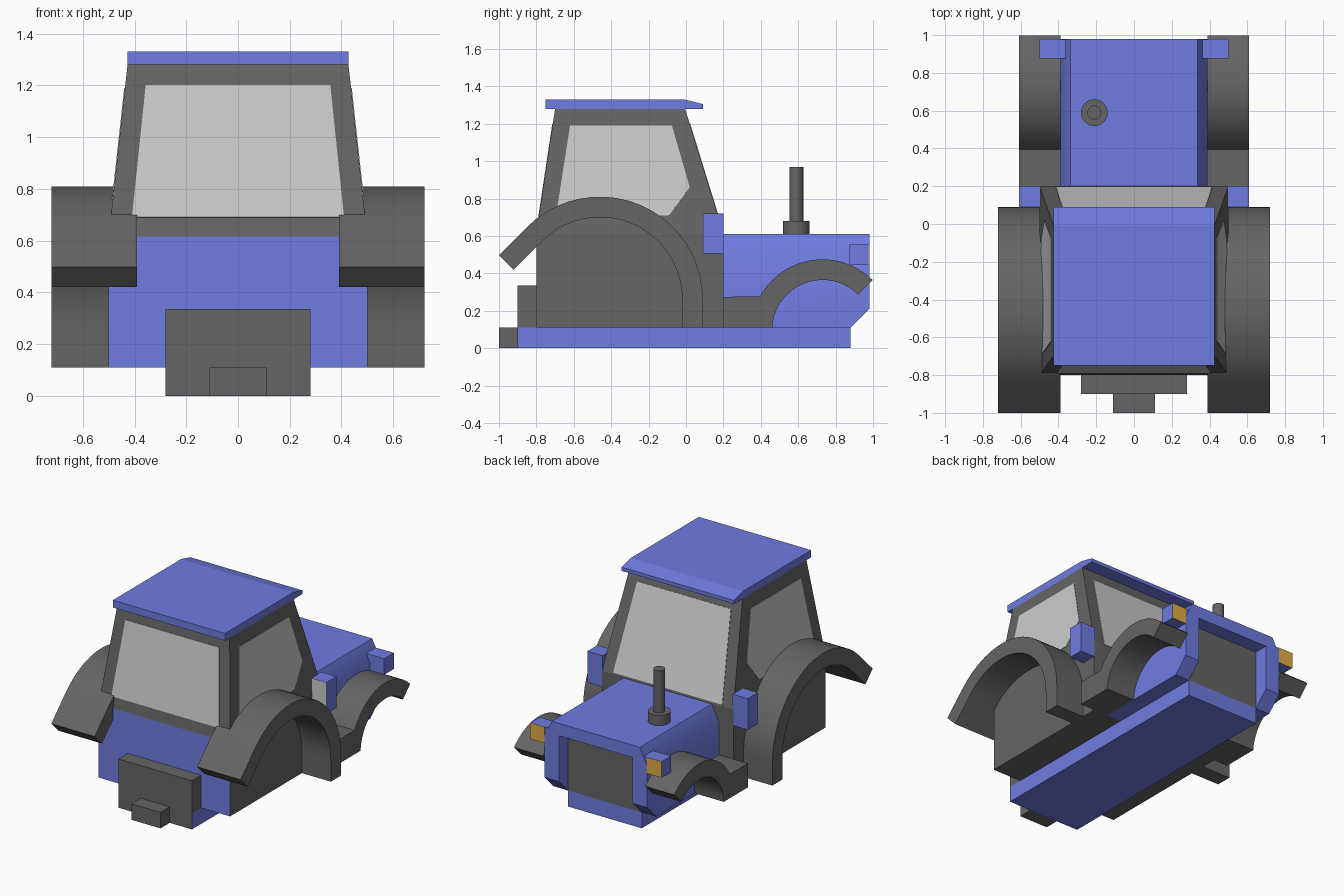
import bpy, bmesh, math
from mathutils import Vector

if "Cube" in bpy.data.objects:
    bpy.data.objects.remove(bpy.data.objects["Cube"])


def material(name, rgb):
    m = bpy.data.materials.new(name)
    m.diffuse_color = (*rgb, 1)
    m.use_nodes = True
    m.node_tree.nodes["Principled BSDF"].inputs["Base Color"].default_value = m.diffuse_color
    return m


BLUE = material("blue_paint", (0.16, 0.20, 0.75))
DARK = material("dark_grey", (0.13, 0.13, 0.13))
GLASS = material("window_grey", (0.55, 0.55, 0.55))
AMBER = material("amber", (0.75, 0.42, 0.06))


def finish(name, bm, mat, smooth=False):
    bmesh.ops.recalc_face_normals(bm, faces=bm.faces)
    mesh = bpy.data.meshes.new(name)
    bm.to_mesh(mesh)
    bm.free()
    mesh.materials.append(mat)
    ob = bpy.data.objects.new(name, mesh)
    bpy.context.collection.objects.link(ob)
    if smooth:
        bpy.ops.object.select_all(action='DESELECT')
        ob.select_set(True)
        bpy.context.view_layer.objects.active = ob
        bpy.ops.object.shade_smooth_by_angle(angle=math.radians(30))
    return ob


def prism(pts, axis, a, b):
    """Extrude a (y,z) profile along x, or an (x,z) profile along y."""
    bm = bmesh.new()
    at = (lambda p, t: (t, p[0], p[1])) if axis == 'x' else (lambda p, t: (p[0], t, p[1]))
    face = bm.faces.new([bm.verts.new(at(p, a)) for p in pts])
    ext = bmesh.ops.extrude_face_region(bm, geom=[face])
    move = (b - a, 0, 0) if axis == 'x' else (0, b - a, 0)
    bmesh.ops.translate(bm, vec=move, verts=[v for v in ext["geom"] if isinstance(v, bmesh.types.BMVert)])
    return bm


def box(name, x, y, z, mat):
    pts = [(x[0], z[0]), (x[1], z[0]), (x[1], z[1]), (x[0], z[1])]
    return finish(name, prism(pts, 'y', *y), mat)


def arc(cy, cz, r, a0, a1, n=20):
    angles = [math.radians(a0 + (a1 - a0) * i / n) for i in range(n + 1)]
    return [(cy + r * math.cos(t), cz + r * math.sin(t)) for t in angles]


def panel(name, pts, mat):
    """Thin pane just outside the cab surface."""
    bm = bmesh.new()
    f = bm.faces.new([bm.verts.new(p) for p in pts])
    f.normal_update()
    n = f.normal.copy()
    if n.dot(f.calc_center_median() - Vector((0, -0.3, 0.9))) < 0:
        n.negate()
    ext = bmesh.ops.extrude_face_region(bm, geom=[f])
    bmesh.ops.translate(bm, vec=n * 0.003, verts=[v for v in ext["geom"] if isinstance(v, bmesh.types.BMVert)])
    return finish(name, bm, mat)


# chassis, hitch and rear block
box("chassis", (-.28, .28), (-.898, .88), (0, .11), BLUE)
box("chassis_end_plate", (-.28, .28), (-.9, -.898), (0, .11), DARK)
box("rear_block", (-.28, .28), (-.9, -.8), (.11, .335), DARK)
box("hitch", (-.11, .11), (-1, -.9), (0, .11), DARK)

# lower body with blue rear panel
box("lower_body", (-.5, .5), (-.798, .2), (.11, .615), DARK)
box("rear_panel", (-.5, .5), (-.8, -.798), (.11, .615), BLUE)

# tapered cab
CAB0, CAB1 = .615, 1.28


def lerp(a, b, z):
    return a + (b - a) * (z - CAB0) / (CAB1 - CAB0)


def side_x(z): return lerp(.5, .427, z)
def rear_y(z): return lerp(-.8, -.7, z)
def front_y(z): return lerp(.2, -.005, z)


bm = bmesh.new()
for z in (CAB0, CAB1):
    for sx, fy in ((-1, rear_y), (1, rear_y), (1, front_y), (-1, front_y)):
        bm.verts.new((sx * side_x(z), fy(z), z))
bmesh.ops.convex_hull(bm, input=bm.verts)
bmesh.ops.dissolve_limit(bm, angle_limit=.01, verts=bm.verts, edges=bm.edges)
finish("cab", bm, DARK)

# roof with sloping front lip
finish("roof", prism([(-.75, 1.28), (.09, 1.28), (.09, 1.305), (-.01, 1.33), (-.75, 1.33)],
                     'x', -.427, .427), BLUE)

# windows
for name, fy, z0, w0 in (("rear_window", rear_y, .69, .41), ("front_window", front_y, .625, .415)):
    panel(name, [(-w0, fy(z0), z0), (w0, fy(z0), z0), (.357, fy(1.2), 1.2), (-.357, fy(1.2), 1.2)], GLASS)
side_window = [(-.695, .71), (-.09, .71), (.02, .86), (-.075, 1.19), (-.62, 1.19)]

# hood: arch profile with the lower front corner cut off
hood = prism([(-.39, .11), (-.39, .5), (-.335, .61), (.335, .61), (.39, .5), (.39, .11),
              (.28, .11), (.28, .525), (-.28, .525), (-.28, .11)], 'y', .2, .98)
cut = bmesh.ops.bisect_plane(hood, geom=hood.verts[:] + hood.edges[:] + hood.faces[:],
                             plane_co=(0, .98, .21), plane_no=(0, 1, -1), clear_outer=True)
bmesh.ops.holes_fill(hood, edges=[e for e in hood.edges if e.is_boundary])
finish("hood", hood, BLUE, True)
box("grille", (-.28, .28), (.2, .88), (.11, .525), DARK)

# exhaust
for name, r, z0, z1 in (("exhaust_base", .071, .61, .68), ("exhaust_pipe", .037, .68, .97)):
    bm = bmesh.new()
    bmesh.ops.create_cone(bm, cap_ends=True, segments=24, radius1=r, radius2=r, depth=z1 - z0)
    bmesh.ops.translate(bm, vec=(-.21, .59, (z0 + z1) / 2), verts=bm.verts)
    finish(name, bm, DARK, True)

# fender profiles
rear_fender = ([(.09, .11)] + arc(-.46, .26, .55, 0, 135) + [(-1, .498), (-.922, .42)]
               + arc(-.46, .26, .44, 135, 0) + [(-.02, .11)])
front_fender = ([(.2, .11), (.2, .275)] + arc(.73, .095, .38, 151.7, 45)
                + arc(.73, .095, .27, 45, 176.8))

# paired parts
for s, side in ((-1, "left"), (1, "right")):
    panel(side + "_window", [(s * side_x(z), y, z) for y, z in side_window], GLASS)
    finish(side + "_rear_fender", prism(rear_fender, 'x', s * .39, s * .72), DARK, True)
    finish(side + "_front_fender", prism(front_fender, 'x', s * .39, s * .61), DARK, True)
    x = sorted((s * .495, s * .61))
    box(side + "_mirror", x, (.093, .2), (.505, .72), BLUE)
    box(side + "_mirror_glass", x, (.09, .093), (.505, .72), GLASS)
    x = sorted((s * .35, s * .5))
    box(side + "_headlight", x, (.875, .977), (.445, .555), BLUE)
    box(side + "_headlight_lens", sorted((s * .39, s * .5)), (.977, .98), (.445, .555), AMBER)
